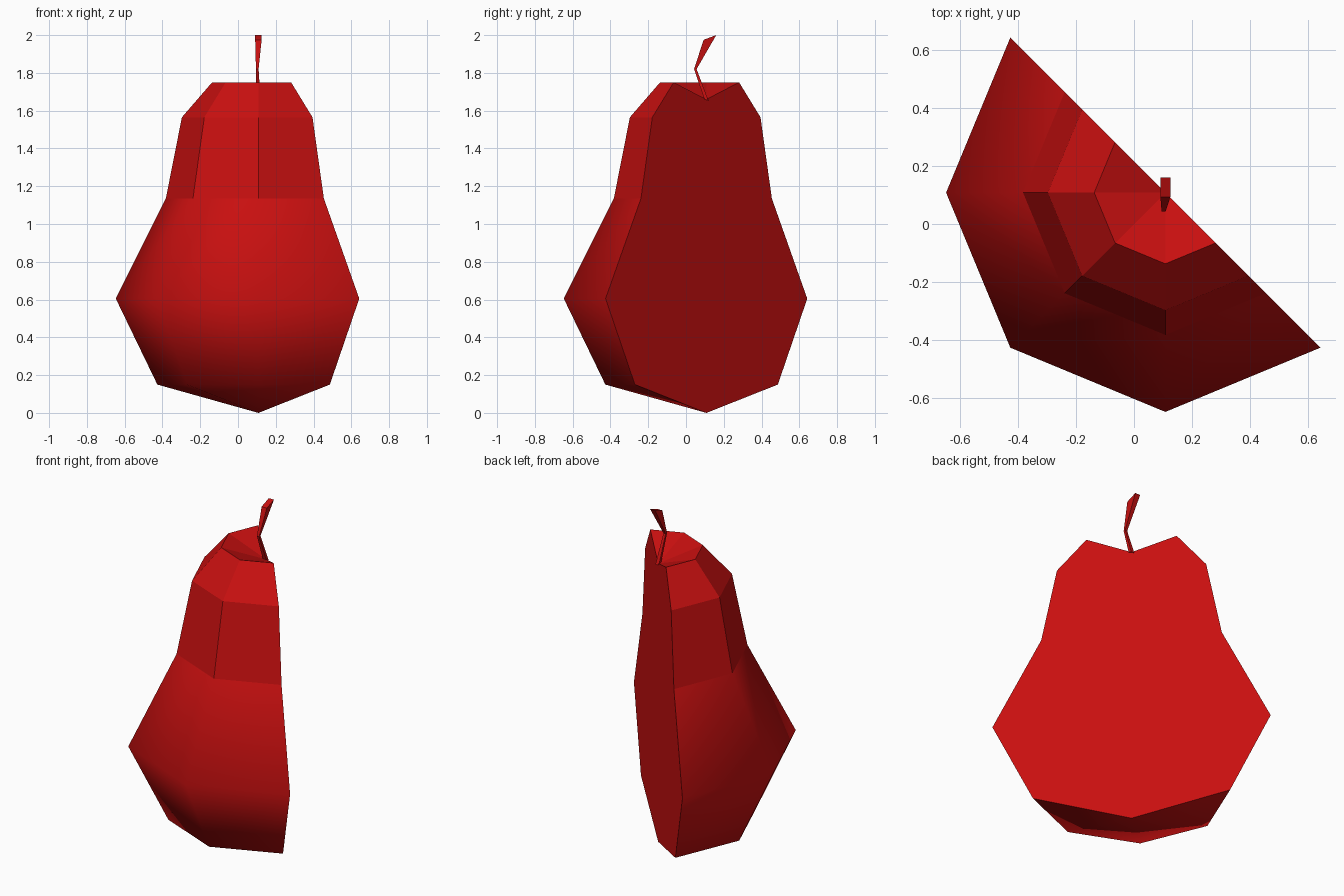
import bpy, bmesh
from math import cos, sin, radians

cube = bpy.data.objects.get("Cube")
if cube:
    bpy.data.objects.remove(cube, do_unlink=True)

# Single red skin colour
red = bpy.data.materials.new("pear_red")
red.use_nodes = True
RGBA = (0.58, 0.005, 0.005, 1)
red.diffuse_color = RGBA
red.node_tree.nodes["Principled BSDF"].inputs["Base Color"].default_value = RGBA

AXIS = 0.108          # the core line stands at x = y = AXIS


def finish(bm, name):
    bmesh.ops.recalc_face_normals(bm, faces=bm.faces[:])
    mesh = bpy.data.meshes.new(name)
    bm.to_mesh(mesh)
    bm.free()
    mesh.materials.append(red)
    obj = bpy.data.objects.new(name, mesh)
    bpy.context.collection.objects.link(obj)
    return obj


# Halved pear: half of an eight-sided lathe, (radius, height) from base to rim
profile = [(0.535, 0.15), (0.755, 0.605), (0.49, 1.135), (0.405, 1.565), (0.245, 1.75)]
bm = bmesh.new()
bottom = bm.verts.new((AXIS, AXIS, 0))
dip = bm.verts.new((AXIS, AXIS, 1.66))
rings = []
for r, z in profile:
    rings.append([bm.verts.new((AXIS + r * cos(radians(a)), AXIS + r * sin(radians(a)), z))
                  for a in range(135, 316, 45)])

for i in range(4):
    bm.faces.new((bottom, rings[0][i + 1], rings[0][i])).smooth = True
    for k, (lo, hi) in enumerate(zip(rings, rings[1:])):
        face = bm.faces.new((lo[i], lo[i + 1], hi[i + 1], hi[i]))
        face.smooth = k < 2          # round belly, faceted neck
    bm.faces.new((rings[-1][i], rings[-1][i + 1], dip))

# Flat cut face
bm.faces.new([bottom] + [ring[-1] for ring in rings] + [dip]
             + [ring[0] for ring in reversed(rings)])
finish(bm, "pear_half")

# Bent stem: each section is x centre, half width, front (y, z), back (y, z)
sections = [(0.108, 0.011, (0.097, 1.66), (0.118, 1.655)),
            (0.102, 0.007, (0.043, 1.82), (0.056, 1.82)),
            (0.108, 0.017, (0.093, 1.975), (0.160, 2.0))]
bm = bmesh.new()
loops = []
for x, w, front, back in sections:
    loops.append([bm.verts.new(p) for p in
                  ((x - w, *front), (x + w, *front), (x + w, *back), (x - w, *back))])
for lo, hi in zip(loops, loops[1:]):
    for i in range(4):
        j = (i + 1) % 4
        bm.faces.new((lo[i], lo[j], hi[j], hi[i]))
bm.faces.new(loops[0][::-1])
bm.faces.new(loops[-1])
finish(bm, "stem")
